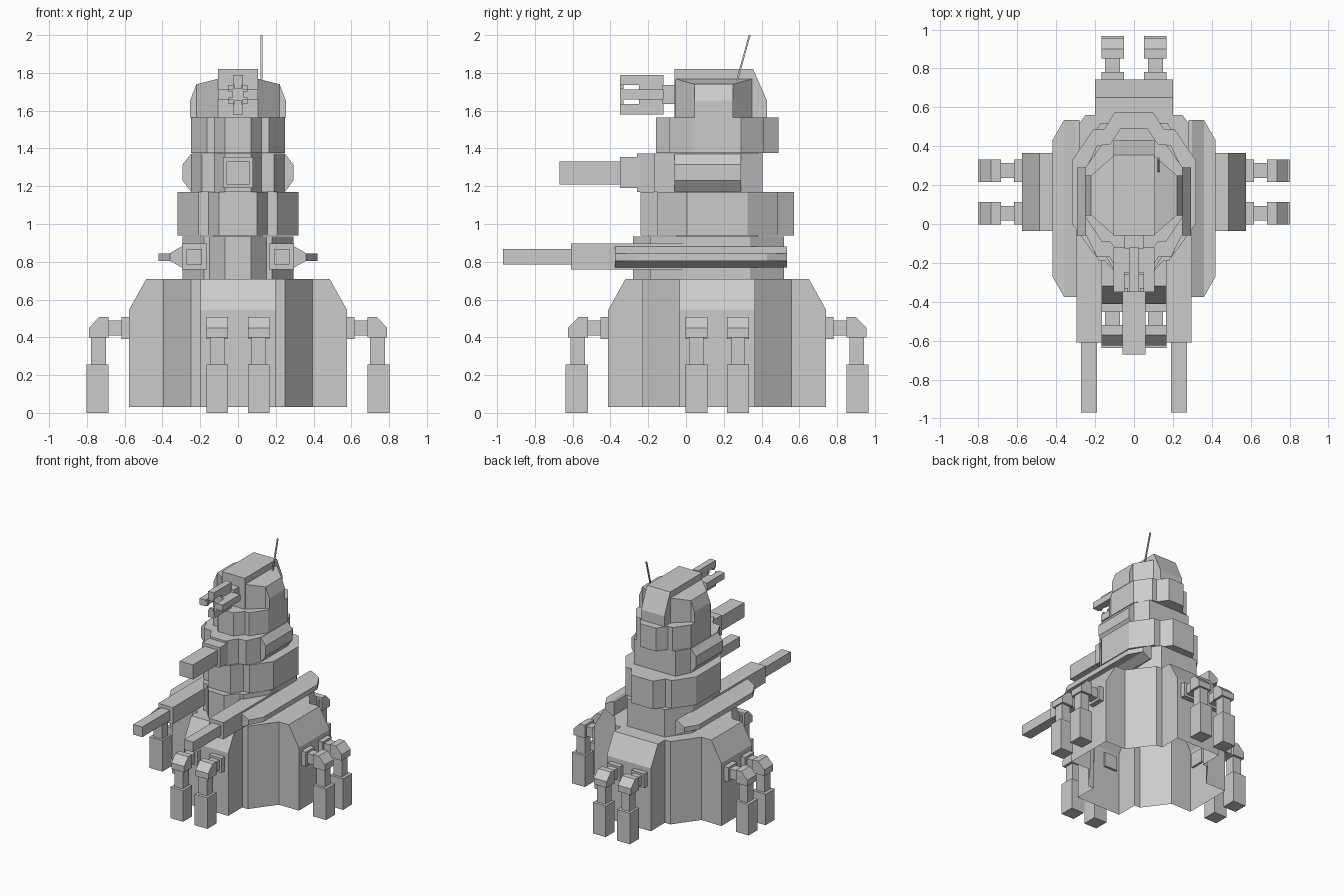
import bpy, bmesh, math
from mathutils import Matrix, Vector

if "Cube" in bpy.data.objects:
    bpy.data.objects.remove(bpy.data.objects["Cube"])

CY = 0.165  # centre of the hull in y

grey = bpy.data.materials.new("armour_grey")
grey.diffuse_color = (0.6, 0.6, 0.6, 1)
grey.use_nodes = True
grey.node_tree.nodes["Principled BSDF"].inputs["Base Color"].default_value = grey.diffuse_color


def loft(name, rings, bottom=True, matrix=None):
    """Skin a stack of closed rings and cap the ends."""
    bm = bmesh.new()
    vr = [[bm.verts.new(p) for p in r] for r in rings]
    n = len(vr[0])
    for a, b in zip(vr, vr[1:]):
        for i in range(n):
            j = (i + 1) % n
            bm.faces.new((a[i], a[j], b[j], b[i]))
    bm.faces.new(vr[-1])
    cap = bm.faces.new(list(reversed(vr[0])))
    bmesh.ops.recalc_face_normals(bm, faces=bm.faces)
    if not bottom:
        bmesh.ops.delete(bm, geom=[cap], context='FACES_ONLY')
    if matrix:
        bm.transform(matrix)
        if matrix.determinant() < 0:
            bmesh.ops.reverse_faces(bm, faces=bm.faces)
    me = bpy.data.meshes.new(name)
    bm.to_mesh(me)
    bm.free()
    me.materials.append(grey)
    ob = bpy.data.objects.new(name, me)
    bpy.context.collection.objects.link(ob)
    return ob


def prism(name, plan, z0, z1, matrix=None):
    return loft(name, [[(x, y, z) for x, y in plan] for z in (z0, z1)], matrix=matrix)


def box(name, x, y, z, matrix=None):
    plan = [(x[0], y[0]), (x[1], y[0]), (x[1], y[1]), (x[0], y[1])]
    return prism(name, plan, z[0], z[1], matrix)


def along_y(name, section, y0, y1, matrix=None):
    """Extrude an (x, z) section along y."""
    return loft(name, [[(x, y, z) for x, z in section] for y in (y0, y1)], matrix=matrix)


def mirrored(half):
    """Complete a plan given as its right half, front to back."""
    return half + [(-x, y) for x, y in reversed(half)]


SIDES = (("right", Matrix.Identity(4)), ("left", Matrix.Diagonal((-1, 1, 1, 1))))


# Cross-shaped hull, open underneath, with sloped tops on the four arms
def hull_ring(end, z):
    quarter = [(end, -0.2), (end, 0.2), (0.395, 0.2), (0.25, 0.395), (0.2, 0.395)]
    pts = []
    for k in range(4):
        rot = Matrix.Rotation(k * math.pi / 2, 2)
        for i, p in enumerate(quarter):
            v = rot @ Vector(p)
            # the notch is the same on both sides of its diagonal
            pts.append((v.x, v.y + CY, z))
    # restore the repeated notch corners to the same spot on every arm
    out = []
    for sx, sy in ((1, -1), (1, 1), (-1, 1), (-1, -1)):
        corner = [(0.2, end), (0.2, 0.395), (0.25, 0.395), (0.395, 0.2), (end, 0.2)]
        if sx * sy > 0:
            corner.reverse()
        out += [(sx * x, sy * y + CY, z) for x, y in corner]
    return out


loft("hull", [hull_ring(0.577, 0.03), hull_ring(0.577, 0.545), hull_ring(0.485, 0.71)],
     bottom=False)

# Stacked tiers
prism("lower_tier", mirrored([(0.07, -0.28), (0.15, -0.19), (0.18, -0.19), (0.295, -0.01),
                              (0.295, 0.34), (0.17, 0.52)]), 0.71, 0.935)
prism("middle_tier", mirrored([(0.1, -0.24), (0.155, -0.15), (0.21, -0.15), (0.32, 0.005),
                               (0.32, 0.325), (0.21, 0.485), (0.155, 0.485), (0.1, 0.573)]),
      0.94, 1.17)
prism("gun_tier", mirrored([(0.07, -0.26), (0.125, -0.17), (0.19, -0.17), (0.245, -0.06),
                            (0.245, 0.29), (0.19, 0.405)]), 1.17, 1.372)
prism("upper_tier", mirrored([(0.07, -0.16), (0.125, -0.09), (0.165, -0.09), (0.25, 0.035),
                              (0.25, 0.29), (0.165, 0.41), (0.125, 0.41), (0.07, 0.49)]),
      1.375, 1.565)
# Narrow cores that close the seams between the tiers
box("tier_core", (-0.13, 0.13), (-0.05, 0.38), (0.9, 1.4))

# Head: a central ridge block with sloped cheeks
ridge = [(-0.06, 1.565), (0.43, 1.565), (0.43, 1.65), (0.355, 1.82), (-0.06, 1.82)]
loft("head_ridge", [[(x, y, z) for y, z in ridge] for x in (-0.105, 0.105)])
cheek = [(0.1, -0.06), (0.22, 0.045), (0.22, 0.25), (0.1, 0.355)]

for side, m in SIDES:
    loft(side + "_cheek", [[(x, y, 1.565) for x, y in cheek],
                           [(x, y, 1.77 if x < 0.2 else 1.74) for x, y in cheek]], matrix=m)
    along_y(side + "_head_pad", [(0.2, 1.565), (0.253, 1.565), (0.253, 1.655), (0.22, 1.74),
                                 (0.2, 1.74)], 0.045, 0.25, m)
    # Bevelled pods on the gun tier
    along_y(side + "_pod", [(0.235, 1.172), (0.25, 1.172), (0.293, 1.23), (0.293, 1.315),
                            (0.25, 1.37), (0.235, 1.37)], -0.06, 0.29, m)
    # Side wings: thin slab with a thicker root
    prism(side + "_wing", [(0.28, -0.375), (0.36, -0.375), (0.42, -0.27), (0.42, 0.43),
                           (0.36, 0.535), (0.28, 0.535)], 0.805, 0.845, m)
    along_y(side + "_wing_root", [(0.28, 0.77), (0.298, 0.77), (0.36, 0.805), (0.36, 0.845),
                                  (0.298, 0.882), (0.28, 0.882)], -0.375, 0.535, m)
    # Long guns
    box(side + "_gun_housing", (0.165, 0.297), (-0.61, 0.1), (0.76, 0.897), m)
    box(side + "_gun_barrel", (0.19, 0.272), (-0.97, -0.6), (0.785, 0.868), m)

# Centre gun
box("centre_gun_housing", (-0.08, 0.08), (-0.35, -0.1), (1.19, 1.355))
box("centre_gun_barrel", (-0.06, 0.06), (-0.67, -0.34), (1.21, 1.33))

# Four-pronged head gun
box("head_gun_hub", (-0.05, 0.05), (-0.125, -0.05), (1.635, 1.735))
box("head_gun_rod", (-0.026, 0.026), (-0.25, -0.12), (1.659, 1.711))
for k in range(4):
    m = Matrix.Translation((0, 0, 1.685)) @ Matrix.Rotation(k * math.pi / 2, 4, 'Y')
    box("head_gun_prong", (-0.026, 0.026), (-0.35, -0.12), (0.05, 0.105), m)
    box("head_gun_prong_tip", (-0.018, 0.018), (-0.35, -0.33), (0.03, 0.055), m)
    box("head_gun_prong_root", (-0.026, 0.026), (-0.25, -0.12), (0.02, 0.055), m)

# Antenna
base, tip = Vector((0.125, 0.265, 1.74)), Vector((0.125, 0.337, 2.0))
loft("antenna", [[(c.x + a, c.y + b, c.z) for a, b in
                  ((-.005, -.005), (.005, -.005), (.005, .005), (-.005, .005))]
                 for c in (base, tip)])

# Two legs on each of the four hull arms
for k in range(4):
    for s in (-0.11, 0.11):
        m = (Matrix.Translation((0, CY, 0)) @ Matrix.Rotation(k * math.pi / 2, 4, 'Z')
             @ Matrix.Translation((0, s, 0)))
        box("leg_mount", (0.56, 0.617), (-0.058, 0.058), (0.39, 0.507), m)
        box("leg_arm", (0.61, 0.69), (-0.038, 0.038), (0.41, 0.49), m)
        along_y("leg_knee", [(0.685, 0.4), (0.79, 0.4), (0.79, 0.45), (0.735, 0.507),
                             (0.685, 0.507)], -0.058, 0.058, m)
        box("leg_shin", (0.7, 0.777), (-0.038, 0.038), (0.24, 0.41), m)
        box("leg_boot", (0.685, 0.802), (-0.058, 0.058), (0, 0.255), m)
